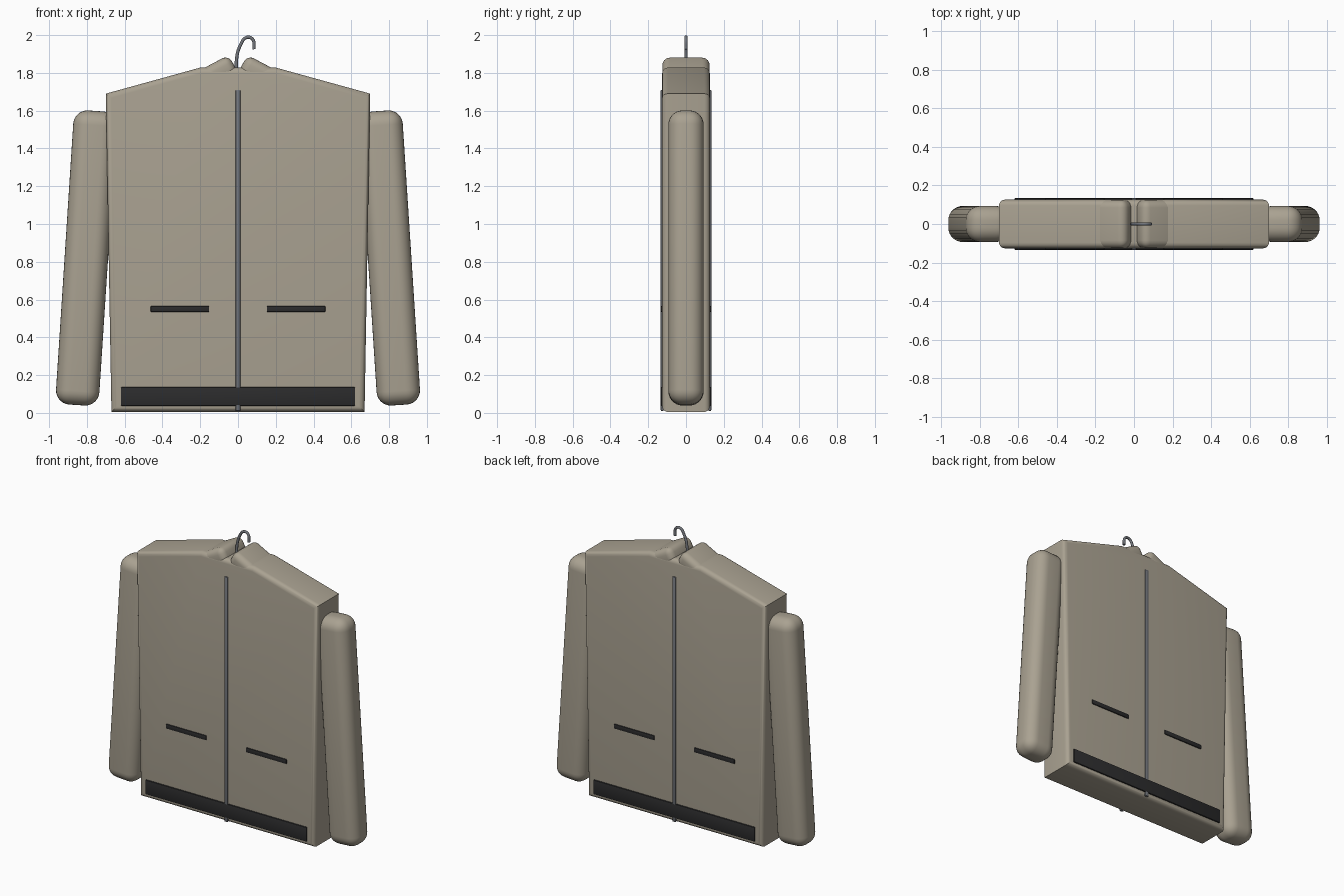
import bpy, bmesh, math
from mathutils import Matrix, Vector

if "Cube" in bpy.data.objects:
    bpy.data.objects.remove(bpy.data.objects["Cube"])


def material(name, color):
    m = bpy.data.materials.new(name)
    m.diffuse_color = (*color, 1)
    m.use_nodes = True
    m.node_tree.nodes["Principled BSDF"].inputs["Base Color"].default_value = m.diffuse_color
    return m


FABRIC = material("khaki fabric", (0.40, 0.36, 0.285))
DARK = material("black trim", (0.025, 0.025, 0.026))
METAL = material("grey metal", (0.17, 0.18, 0.20))


def finish(name, bm, mat):
    bmesh.ops.recalc_face_normals(bm, faces=bm.faces)
    me = bpy.data.meshes.new(name)
    bm.to_mesh(me)
    bm.free()
    ob = bpy.data.objects.new(name, me)
    bpy.context.collection.objects.link(ob)
    me.materials.append(mat)
    bpy.ops.object.select_all(action='DESELECT')
    ob.select_set(True)
    bpy.context.view_layer.objects.active = ob
    bpy.ops.object.shade_smooth_by_angle(angle=math.radians(35))
    return ob


def rounded_box(name, loc, size, radius, mat, tilt=0, segments=5):
    """Bevelled box, tilted about the y axis (degrees)."""
    bm = bmesh.new()
    bmesh.ops.create_cube(bm, size=1, matrix=Matrix.Diagonal((*size, 1)))
    bmesh.ops.bevel(bm, geom=bm.edges[:], offset=radius, segments=segments,
                    profile=0.5, affect='EDGES')
    bm.transform(Matrix.Translation(loc) @ Matrix.Rotation(math.radians(tilt), 4, 'Y'))
    return finish(name, bm, mat)


# Jacket body: flat outline extruded in depth, rims rounded
half = [(0.67, 0.005), (0.70, 1.69), (0.20, 1.828)]
outline = half + [(-x, z) for x, z in reversed(half)]
bm = bmesh.new()
face = bm.faces.new([bm.verts.new((x, -0.126, z)) for x, z in outline])
ext = bmesh.ops.extrude_face_region(bm, geom=[face])
bmesh.ops.translate(bm, vec=Vector((0, 0.252, 0)),
                    verts=[g for g in ext["geom"] if isinstance(g, bmesh.types.BMVert)])
rims = [e for e in bm.edges if abs(e.verts[0].co.y - e.verts[1].co.y) < 1e-4]
bmesh.ops.bevel(bm, geom=rims, offset=0.03, segments=5, profile=0.5, affect='EDGES')
finish("jacket_body", bm, FABRIC)

for side, s in (("left", -1), ("right", 1)):
    # Sleeve and collar half
    rounded_box(side + "_sleeve", (s * 0.803, 0, 0.82), (0.23, 0.187, 1.56),
                0.075, FABRIC, tilt=-s * 3.7, segments=7)
    rounded_box(side + "_collar", (s * 0.13, 0, 1.79), (0.24, 0.25, 0.11),
                0.04, FABRIC, tilt=s * 28)

# Trim repeated on front and back
for where, d in (("front", -1), ("back", 1)):
    rounded_box(where + "_hem_band", (0, d * 0.127, 0.087), (1.24, 0.016, 0.10),
                0.006, DARK, segments=2)
    rounded_box(where + "_zipper", (0, d * 0.126, 0.86), (0.026, 0.016, 1.70),
                0.005, METAL, segments=2)
    for side, s in (("left", -1), ("right", 1)):
        rounded_box(f"{where}_{side}_pocket", (s * 0.308, d * 0.126, 0.55),
                    (0.31, 0.014, 0.032), 0.005, DARK, segments=2)

# Hanger hook: bent wire
path = [(-0.005, 1.79), (-0.008, 1.87), (0.012, 1.945), (0.047, 1.988),
        (0.077, 1.978), (0.085, 1.925)]
cu = bpy.data.curves.new("hanger_hook", 'CURVE')
cu.dimensions = '3D'
cu.bevel_depth = 0.009
cu.bevel_resolution = 3
cu.use_fill_caps = True
sp = cu.splines.new('BEZIER')
sp.bezier_points.add(len(path) - 1)
for p, (x, z) in zip(sp.bezier_points, path):
    p.co = (x, 0, z)
    p.handle_left_type = p.handle_right_type = 'AUTO'
cu.materials.append(METAL)
bpy.context.collection.objects.link(bpy.data.objects.new("hanger_hook", cu))
